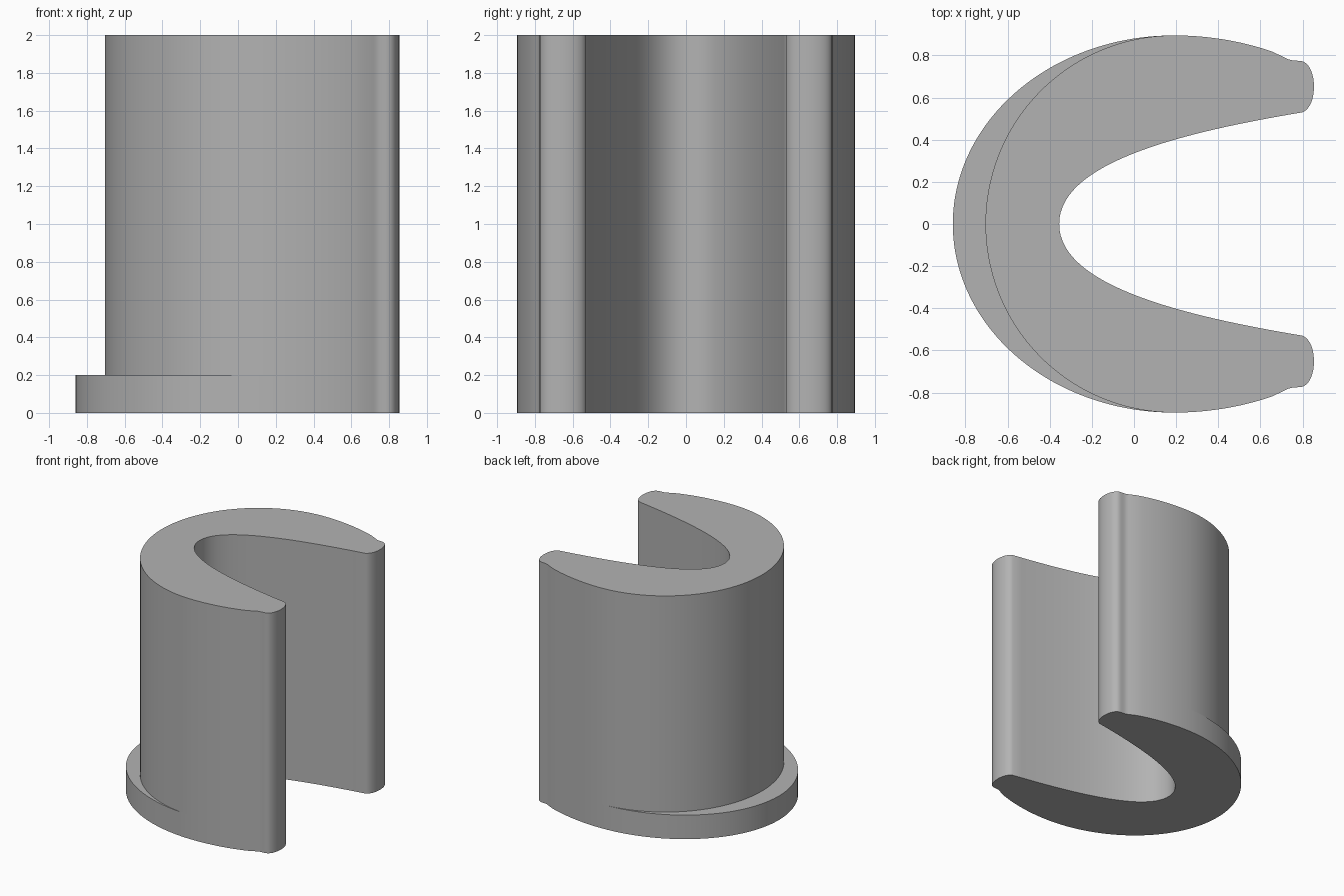
import bpy, bmesh, math
from mathutils import Vector
from mathutils.geometry import interpolate_bezier

cube = bpy.data.objects.get("Cube")
if cube:
    bpy.data.objects.remove(cube, do_unlink=True)

CENTRE_X, RADIUS = 0.19, 0.895
BODY_REACH, FLANGE_REACH, ARM_REACH = 0.895, 1.05, 1.15
FLANGE_TOP, HEIGHT = 0.2, 2.0


def bezier(a, b, c, d, steps):
    pts = interpolate_bezier(*(Vector((*p, 0)) for p in (a, b, c, d)), steps)
    return [(p.x, p.y) for p in pts]


def outline(reach):
    """Closed horseshoe outline whose closed end bulges by the given reach."""
    # inner channel, from its middle to the arm tip
    half = bezier((-0.355, 0), (-0.355, 0.26), (0.1, 0.415), (0.8, 0.53), 28)
    # rounded tip and the small hollow behind it
    half += bezier((0.8, 0.53), (0.875, 0.56), (0.87, 0.75), (0.8, 0.772), 14)[1:]
    half += bezier((0.8, 0.772), (0.77, 0.778), (0.74, 0.772), (0.715, 0.79), 6)[1:]
    # outer side of the arm, then the closed end
    start, steps = math.acos((0.655 - CENTRE_X) / ARM_REACH), 56
    for i in range(steps + 1):
        a = start + (math.pi - start) * i / steps
        rx = ARM_REACH if a < math.pi / 2 else reach
        half.append((CENTRE_X + rx * math.cos(a), RADIUS * math.sin(a)))
    # mirror to the other arm without repeating the two middle points
    return half + [(x, -y) for x, y in reversed(half[1:-1])]


# stacked rings: flange bottom, flange top, body foot, body top
bm = bmesh.new()
levels = [(FLANGE_REACH, 0), (FLANGE_REACH, FLANGE_TOP),
          (BODY_REACH, FLANGE_TOP), (BODY_REACH, HEIGHT)]
rings = [[bm.verts.new((x, y, z)) for x, y in outline(reach)] for reach, z in levels]
for low, high in zip(rings, rings[1:]):
    for i in range(len(low)):
        j = (i + 1) % len(low)
        bm.faces.new((low[i], low[j], high[j], high[i]))
bm.faces.new(rings[0])
bm.faces.new(rings[-1])

# the ledge closes up where flange and body share a wall
bmesh.ops.remove_doubles(bm, verts=bm.verts, dist=0.0001)
bmesh.ops.recalc_face_normals(bm, faces=bm.faces)
mesh = bpy.data.meshes.new("horseshoe_sleeve")
bm.to_mesh(mesh)
bm.free()

grey = bpy.data.materials.new("plain_grey")
grey.use_nodes = True
colour = (0.45, 0.45, 0.45, 1)
grey.diffuse_color = colour
grey.node_tree.nodes["Principled BSDF"].inputs["Base Color"].default_value = colour
mesh.materials.append(grey)

sleeve = bpy.data.objects.new("horseshoe_sleeve", mesh)
bpy.context.collection.objects.link(sleeve)
bpy.ops.object.select_all(action="DESELECT")
sleeve.select_set(True)
bpy.context.view_layer.objects.active = sleeve
bpy.ops.object.shade_smooth_by_angle(angle=math.radians(30))
